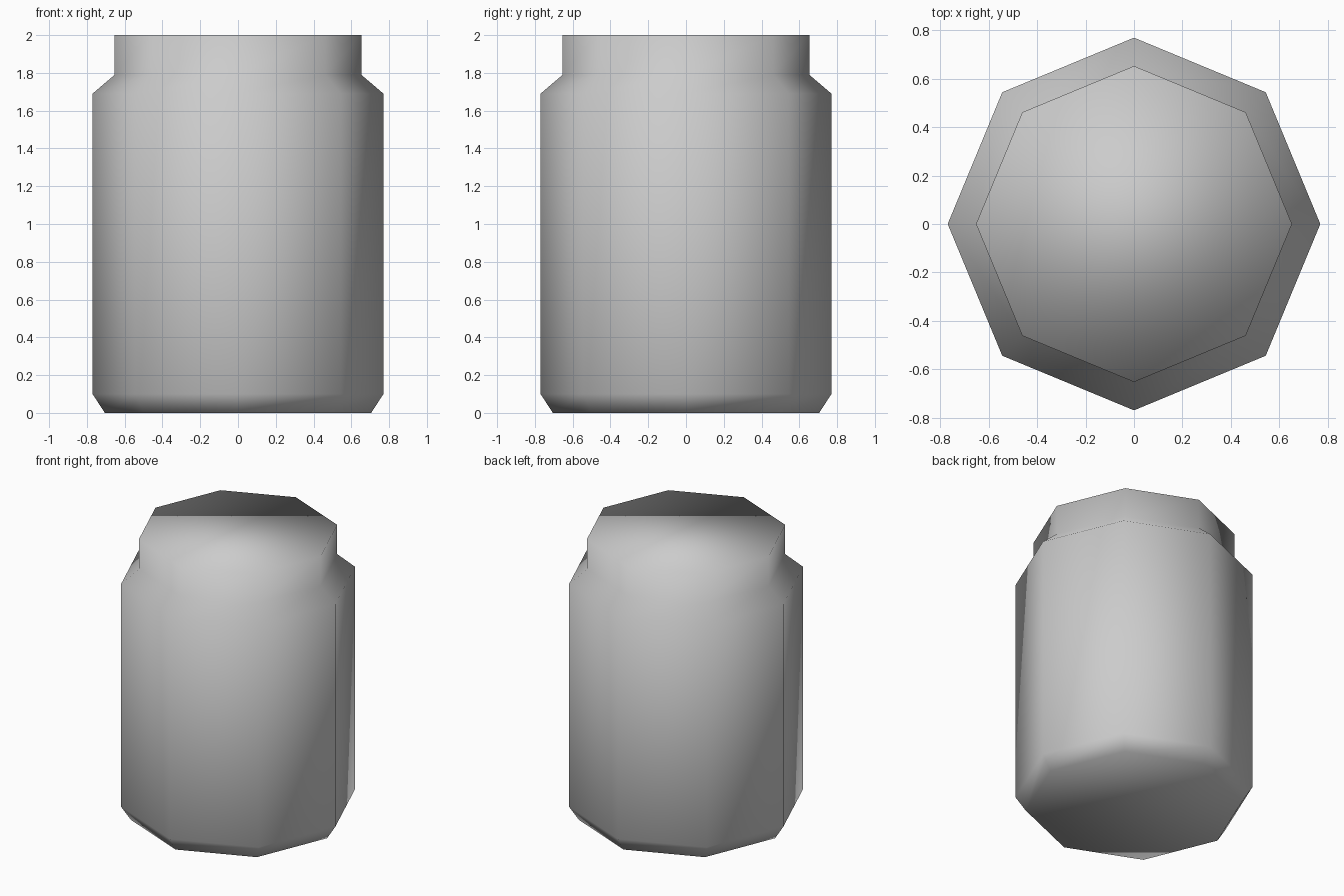
import bpy, bmesh
from math import cos, sin, tau

cube = bpy.data.objects.get("Cube")
if cube:
    bpy.data.objects.remove(cube, do_unlink=True)

SIDES = 8
# (radius, height) from the base, over the shoulder, to the rim
PROFILE = [(0.705, 0), (0.77, 0.1), (0.77, 1.69), (0.653, 1.79), (0.653, 2)]

grey = bpy.data.materials.new("plain grey")
colour = (0.6, 0.6, 0.6, 1)
grey.diffuse_color = colour
grey.use_nodes = True
grey.node_tree.nodes["Principled BSDF"].inputs["Base Color"].default_value = colour

# Jar body: stacked octagons joined by quads, closed at both ends
bm = bmesh.new()
rings = [[bm.verts.new((r * cos(tau * i / SIDES), r * sin(tau * i / SIDES), z))
          for i in range(SIDES)] for r, z in PROFILE]
for low, high in zip(rings, rings[1:]):
    for i in range(SIDES):
        j = (i + 1) % SIDES
        bm.faces.new((low[i], low[j], high[j], high[i]))
bm.faces.new(reversed(rings[0]))
bm.faces.new(rings[-1])
for face in bm.faces:
    face.smooth = True

mesh = bpy.data.meshes.new("jar")
bm.to_mesh(mesh)
bm.free()
mesh.materials.append(grey)
jar = bpy.data.objects.new("jar", mesh)
bpy.context.collection.objects.link(jar)
